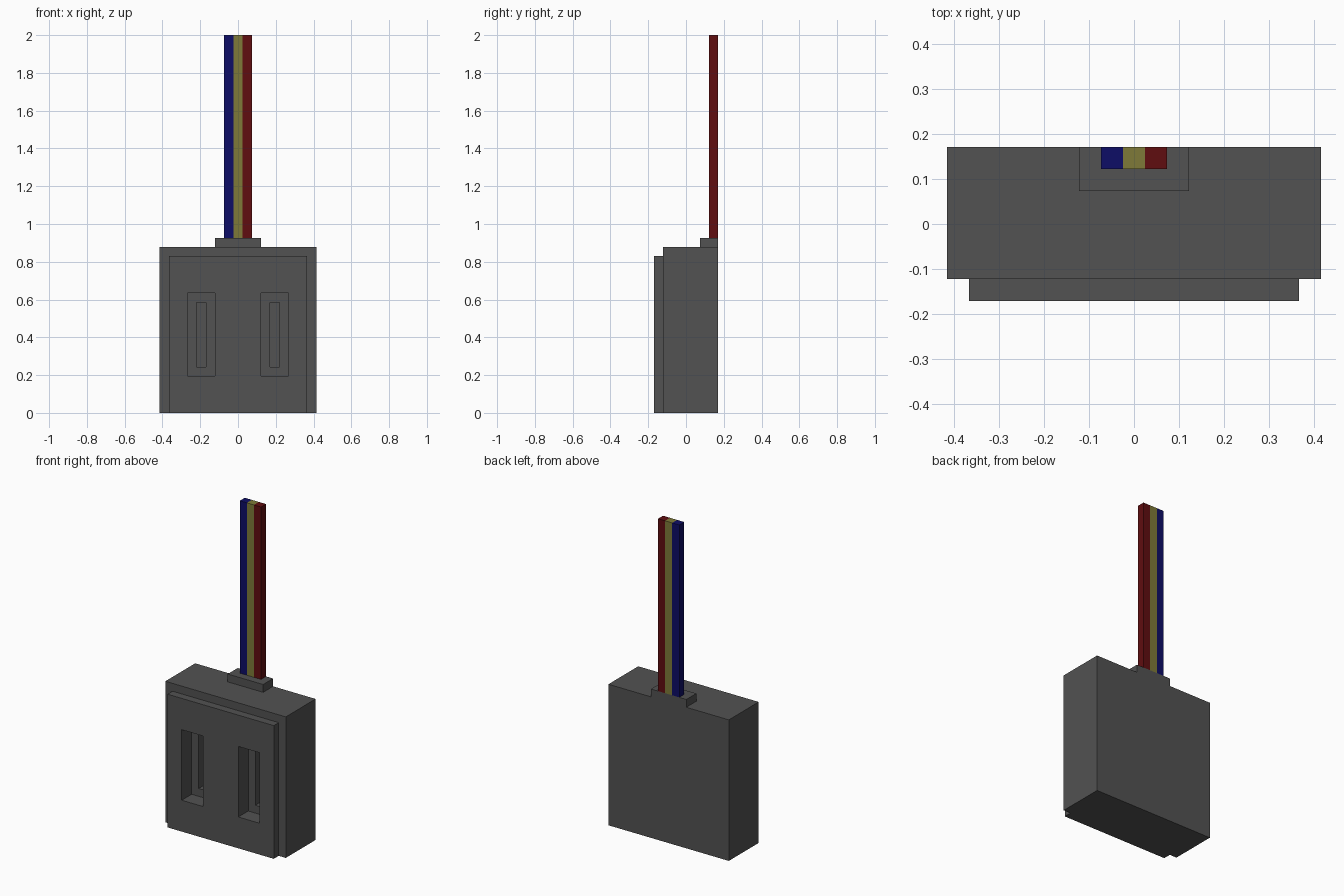
import bpy
import bmesh
from mathutils import Vector

if "Cube" in bpy.data.objects:
    bpy.data.objects.remove(bpy.data.objects["Cube"])

U = 2 / 41  # the model sits on a grid of 41 units in height


def material(name, rgb):
    m = bpy.data.materials.new(name)
    m.diffuse_color = (*rgb, 1)
    m.use_nodes = True
    m.node_tree.nodes["Principled BSDF"].inputs["Base Color"].default_value = m.diffuse_color
    return m


grey = material("dark grey plastic", (0.085, 0.085, 0.085))
blue = material("blue wire", (0.004, 0.004, 0.133))
yellow = material("yellow wire", (0.21, 0.195, 0.04))
red = material("red wire", (0.115, 0.004, 0.005))


def finish(name, bm, mat):
    mesh = bpy.data.meshes.new(name)
    bm.to_mesh(mesh)
    bm.free()
    mesh.materials.append(mat)
    obj = bpy.data.objects.new(name, mesh)
    bpy.context.collection.objects.link(obj)
    return obj


def box(name, mat, x, y, z):
    """Box from (min, max) ranges in grid units."""
    bm = bmesh.new()
    bmesh.ops.create_cube(bm, size=1)
    lo, hi = Vector((x[0], y[0], z[0])) * U, Vector((x[1], y[1], z[1])) * U
    for v in bm.verts:
        v.co = [(lo[i] + hi[i]) / 2 + v.co[i] * (hi[i] - lo[i]) for i in range(3)]
    return finish(name, bm, mat)


# Housing: stepped plan profile extruded upwards, with a lower front plate
housing = box("housing", grey, (-8.5, 8.5), (-2.5, 3.5), (0, 18))
plate = box("front_plate", grey, (-7.5, 7.5), (-3.5, -2), (0, 17))
plate.hide_render = True


def boolean(target, tool, operation):
    tool.hide_render = True
    mod = target.modifiers.new(tool.name, 'BOOLEAN')
    mod.object, mod.operation, mod.solver = tool, operation, 'EXACT'
    bpy.context.view_layer.objects.active = target
    bpy.ops.object.modifier_apply(modifier=mod.name)
    bpy.data.objects.remove(tool)


boolean(housing, plate, 'UNION')

# Two sockets, each a wide pocket with a narrow slot in its back wall
for side in (-1, 1):
    for half, depth, z in ((1.5, 2, (4, 13)), (0.5, 3, (5, 12))):
        cutter = box("socket_cutter", grey, (side * 4 - half, side * 4 + half),
                     (-5, -3.5 + depth), z)
        boolean(housing, cutter, 'DIFFERENCE')

# Cable collar on top, flush with the back
box("cable_collar", grey, (-2.5, 2.5), (1.5, 3.5), (18, 19))

# Three square wires side by side
for i, (name, mat) in enumerate((("blue_wire", blue), ("yellow_wire", yellow), ("red_wire", red))):
    box(name, mat, (i - 1.5, i - 0.5), (2.5, 3.5), (19, 41))
